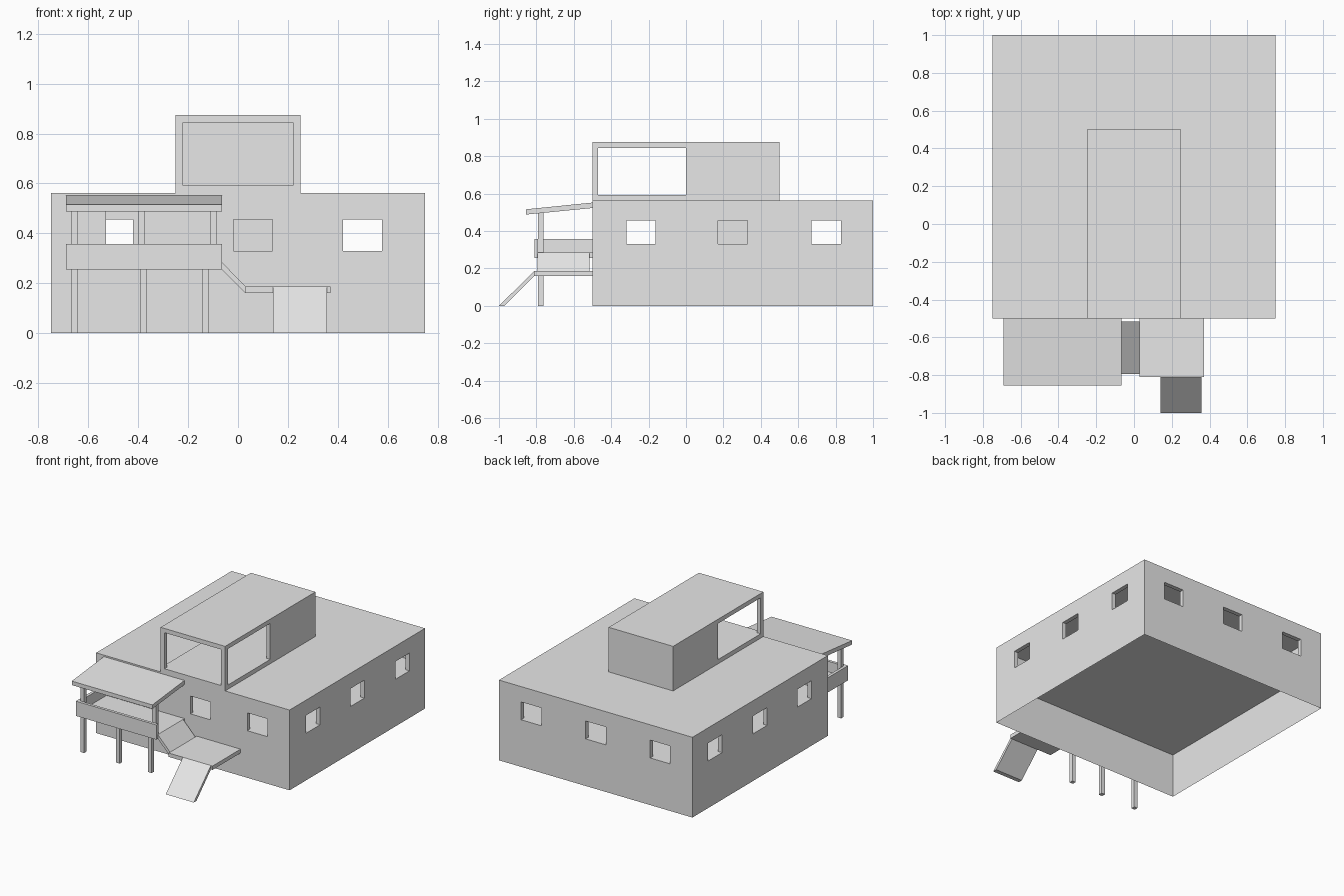
import bpy
import bmesh

cube = bpy.data.objects.get("Cube")
if cube:
    bpy.data.objects.remove(cube, do_unlink=True)

grey = bpy.data.materials.new("plain_grey")
grey.use_nodes = True
grey.diffuse_color = (0.8, 0.8, 0.8, 1)
for node in grey.node_tree.nodes:
    if node.type == "BSDF_PRINCIPLED":
        node.inputs["Base Color"].default_value = grey.diffuse_color


def finish(name, bm):
    bmesh.ops.recalc_face_normals(bm, faces=bm.faces)
    mesh = bpy.data.meshes.new(name)
    bm.to_mesh(mesh)
    bm.free()
    mesh.materials.append(grey)
    obj = bpy.data.objects.new(name, mesh)
    bpy.context.collection.objects.link(obj)
    return obj


def box(name, xs, ys, zs):
    bm = bmesh.new()
    bmesh.ops.create_cube(bm, size=1)
    for v in bm.verts:
        v.co = [r[0] if c < 0 else r[1] for c, r in zip(v.co, (xs, ys, zs))]
    return finish(name, bm)


def prism(name, profile, span, axis):
    """Extrude a profile of (horizontal, z) points along x or y."""
    def place(h, z, s):
        return (s, h, z) if axis == "x" else (h, s, z)
    bm = bmesh.new()
    face = bm.faces.new([bm.verts.new(place(h, z, span[0])) for h, z in profile])
    side = bmesh.ops.extrude_face_region(bm, geom=[face])["geom"]
    for v in side:
        if isinstance(v, bmesh.types.BMVert):
            v.co["xy".index(axis)] = span[1]
    return finish(name, bm)


def cut(obj, openings):
    """Subtract a list of boxes and apply the result."""
    for opening in openings:
        cutter = box("cutter", *opening)
        cutter.hide_render = True
        mod = obj.modifiers.new("opening", "BOOLEAN")
        mod.operation = "DIFFERENCE"
        mod.solver = "EXACT"
        mod.object = cutter
        bpy.context.view_layer.objects.active = obj
        bpy.ops.object.modifier_apply(modifier=mod.name)
        bpy.data.objects.remove(cutter, do_unlink=True)


T = 0.03                      # wall thickness
FLOOR, ROOF, TOP = 0.3125, 0.5625, 0.875
SILL = (0.33, 0.455)

# Open base below the raised floor
bm = bmesh.new()
loop = [bm.verts.new((x, y, 0)) for x, y in
        ((-0.75, -0.5), (0.75, -0.5), (0.75, 1), (-0.75, 1))]
edges = [bm.edges.new((loop[i - 1], loop[i])) for i in range(4)]
raised = bmesh.ops.extrude_edge_only(bm, edges=edges)["geom"]
for v in raised:
    if isinstance(v, bmesh.types.BMVert):
        v.co.z = FLOOR
finish("base_walls", bm)

# Main storey: hollow, with side, back and front windows and a porch door
openings = [((-0.75 + T, 0.75 - T), (-0.5 + T, 1 - T), (FLOOR + 0.016, ROOF - T))]
openings += [((-1, 1), (y - 0.078, y + 0.078), SILL) for y in (-0.24, 0.25, 0.75)]
openings += [((x - 0.078, x + 0.078), (0.9, 1.1), SILL) for x in (-0.5, 0, 0.5)]
openings += [((x - 0.078, x + 0.078), (-0.6, -0.4), SILL) for x in (0.06, 0.5)]
openings.append(((-0.53, -0.375), (-0.6, -0.4), (SILL[0], 0.51)))
house = box("main_storey", (-0.75, 0.75), (-0.5, 1), (FLOOR, ROOF))
cut(house, openings)
box("inner_core", (-0.4, 0.25), (0, 0.5), (FLOOR + 0.01, ROOF - 0.01))

# Upper room with large openings at the front and both sides
room = box("upper_room", (-0.25, 0.25), (-0.5, 0.5), (ROOF, TOP))
glass = (ROOF + T, TOP - T)
cut(room, [((-0.25 + T, 0.25 - T), (-0.5 + T, 0.5 - T), glass),
           ((-0.25 + T, 0.25 - T), (-0.6, -0.4), glass),
           ((-0.5, 0.5), (-0.5 + T, 0), glass)])

# Porch deck, rails, posts and sloping roof
PX = (-0.69, -0.065)
box("porch_floor", PX, (-0.79, -0.5), (0.255, 0.285))
box("porch_front_rail", PX, (-0.81, -0.79), (0.255, 0.358))
box("porch_side_rail", (PX[0], PX[0] + 0.02), (-0.79, -0.5), (0.285, 0.358))
for i, x in enumerate((-0.655, -0.378, -0.13)):
    box(f"lower_post_{i + 1}", (x - 0.014, x + 0.014), (-0.79, -0.762), (0, 0.255))
for i, x in enumerate((-0.655, -0.098)):
    box(f"upper_post_{i + 1}", (x - 0.014, x + 0.014), (-0.79, -0.762), (0.285, 0.505))
prism("porch_roof", ((-0.855, 0.488), (-0.5, 0.523), (-0.5, 0.552), (-0.855, 0.516)),
      PX, "x")

# Ramps and the landing between them
prism("upper_ramp", ((-0.065, 0.255), (0.03, 0.16), (0.03, 0.187), (-0.065, 0.285)),
      (-0.795, -0.515), "y")
box("landing", (0.03, 0.37), (-0.81, -0.5), (0.16, 0.187))
prism("lower_ramp", ((-1, 0), (-0.97, 0), (-0.81, 0.16), (-0.81, 0.187)),
      (0.14, 0.357), "x")
